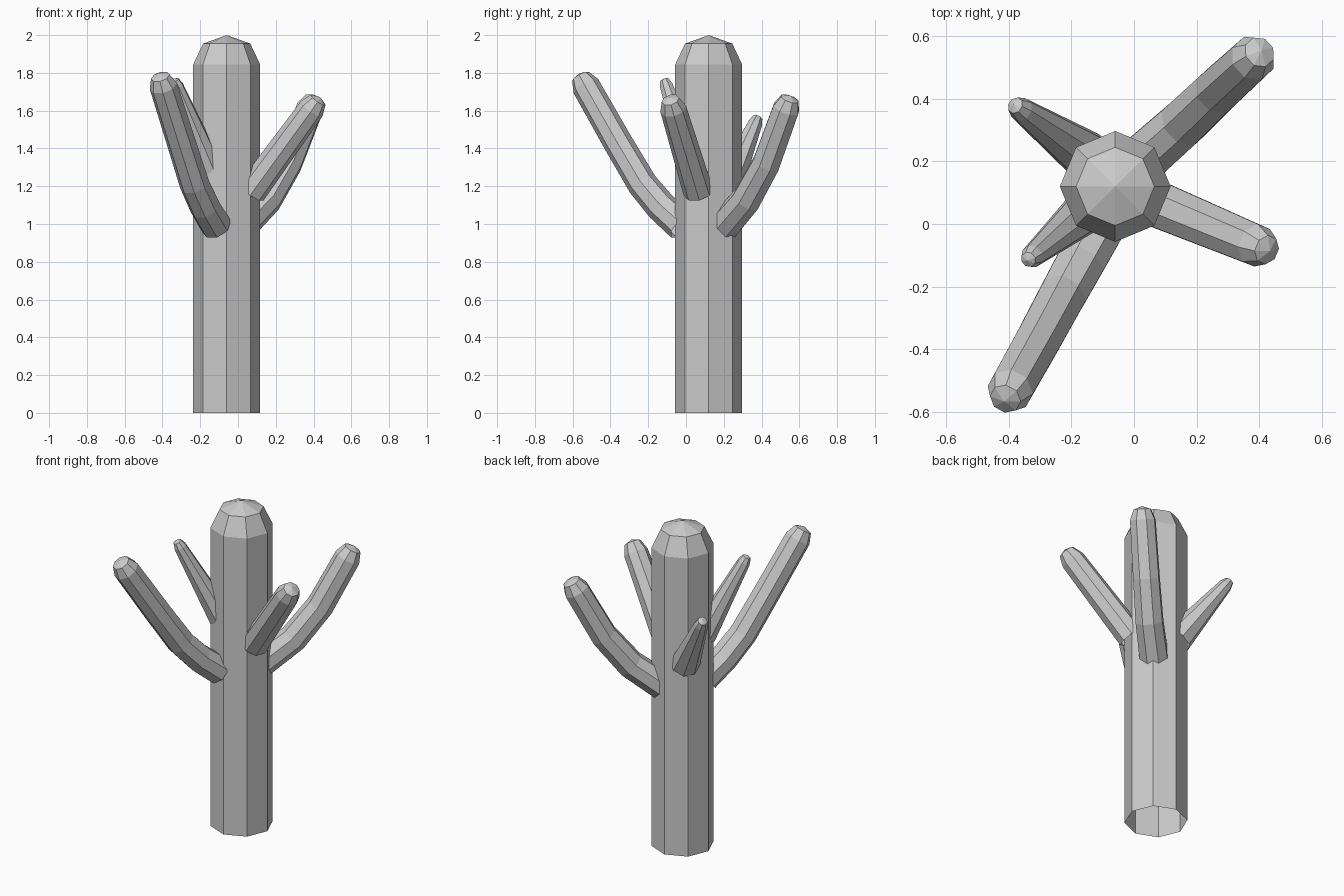
import bpy, bmesh, math
from mathutils import Vector

if "Cube" in bpy.data.objects:
    bpy.data.objects.remove(bpy.data.objects["Cube"])

SIDES = 8
grey = bpy.data.materials.new("stone grey")
grey.diffuse_color = (0.6, 0.6, 0.6, 1)
grey.use_nodes = True
grey.node_tree.nodes["Principled BSDF"].inputs["Base Color"].default_value = grey.diffuse_color


def tube(name, path, radii, side, turn, apex):
    """Open-based octagonal tube swept along a planar path, closed by a point."""
    bm = bmesh.new()
    rings = []
    for i, (p, r) in enumerate(zip(path, radii)):
        before = path[max(i - 1, 0)]
        after = path[min(i + 1, len(path) - 1)]
        up = (after - before).normalized().cross(side)
        ring = []
        for k in range(SIDES):
            a = math.tau * (k + turn) / SIDES
            ring.append(bm.verts.new(p + r * (math.cos(a) * side + math.sin(a) * up)))
        rings.append(ring)
    for lo, hi in zip(rings, rings[1:]):
        for k in range(SIDES):
            n = (k + 1) % SIDES
            bm.faces.new((lo[k], lo[n], hi[n], hi[k]))
    tip = bm.verts.new(apex)
    for k in range(SIDES):
        bm.faces.new((rings[-1][k], rings[-1][(k + 1) % SIDES], tip))
    bmesh.ops.recalc_face_normals(bm, faces=bm.faces)
    mesh = bpy.data.meshes.new(name)
    bm.to_mesh(mesh)
    bm.free()
    mesh.materials.append(grey)
    bpy.context.collection.objects.link(bpy.data.objects.new(name, mesh))


def branch(name, points, r_base, r_tip, cap):
    """Branch with flat side up, tapering to a short bevelled cap."""
    path = [Vector(p) for p in points]
    n = len(path) - 1
    radii = [r_base + (r_tip - r_base) * i / n for i in range(n + 1)]
    end = (path[-1] - path[-2]).normalized()
    flat = path[-1] - path[0]
    side = Vector((flat.y, -flat.x, 0)).normalized()
    apex = path[-1] + end * cap * 1.3
    path.append(path[-1] + end * cap)
    radii.append(r_tip * 0.68)
    tube(name, path, radii, side, 0.5, apex)


# Trunk: open at the bottom, bevelled dome on top
cx, cy = -0.06, 0.12
tube("trunk", [Vector((cx, cy, z)) for z in (0, 1.845, 1.955)],
     [0.177, 0.177, 0.125], Vector((1, 0, 0)), 0, Vector((cx, cy, 2.0)))

# Two large curved branches
branch("back_right_branch",
       [(0.02, 0.20, 0.99), (0.155, 0.32, 1.13), (0.265, 0.425, 1.32), (0.38, 0.53, 1.61)],
       0.085, 0.075, 0.06)
branch("front_left_branch",
       [(-0.115, -0.02, 0.99), (-0.175, -0.13, 1.09), (-0.23, -0.23, 1.21),
        (-0.30, -0.36, 1.43), (-0.395, -0.53, 1.73)],
       0.085, 0.075, 0.06)

# Three straight branches
branch("right_branch", [(0.07, 0.065, 1.17), (0.39, -0.068, 1.61)], 0.08, 0.07, 0.06)
branch("left_front_branch", [(-0.15, 0.045, 1.29), (-0.325, -0.103, 1.73)], 0.075, 0.037, 0.035)
branch("left_back_branch", [(-0.14, 0.21, 1.17), (-0.36, 0.365, 1.53)], 0.085, 0.04, 0.04)
